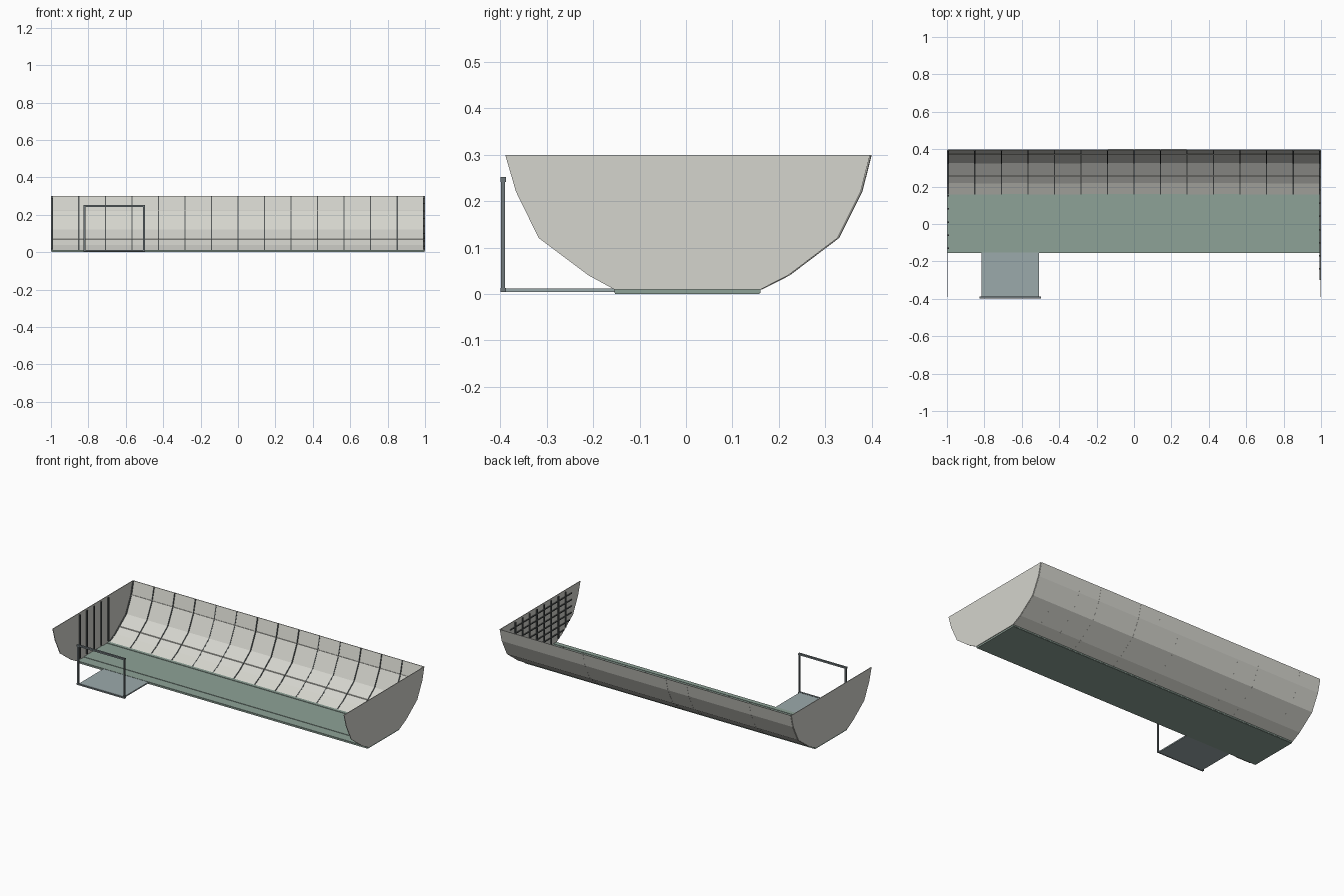
import bpy, bmesh, random

if "Cube" in bpy.data.objects:
    bpy.data.objects.remove(bpy.data.objects["Cube"])

random.seed(4)


def mat(name, col):
    m = bpy.data.materials.new(name)
    m.diffuse_color = (*col, 1)
    m.use_nodes = True
    m.node_tree.nodes["Principled BSDF"].inputs["Base Color"].default_value = m.diffuse_color
    return m


SKIN = mat("skin_grey", (0.66, 0.66, 0.61))
GREEN = mat("floor_green", (0.27, 0.36, 0.31))
STEP = mat("step_grey", (0.33, 0.4, 0.41))
DARK = mat("frame_dark", (0.09, 0.1, 0.1))
RAIL = mat("rail_grey", (0.16, 0.19, 0.2))

# half section of the hull: (y, z), floor edge up to the rim
SIDE = [(0.160, 0.010), (0.219, 0.040), (0.326, 0.121), (0.376, 0.221), (0.396, 0.300)]
FRONT = [(-0.390, 0.300), (-0.367, 0.221), (-0.318, 0.121), (-0.210, 0.040), (-0.155, 0.010)]


def finish(name, bm, material):
    bmesh.ops.recalc_face_normals(bm, faces=bm.faces)
    me = bpy.data.meshes.new(name)
    bm.to_mesh(me)
    bm.free()
    me.materials.append(material)
    ob = bpy.data.objects.new(name, me)
    bpy.context.collection.objects.link(ob)
    return ob


def add_box(bm, x0, x1, y0, y1, z0, z1):
    vs = bmesh.ops.create_cube(bm, size=1)["verts"]
    for v in vs:
        v.co = (x0 if v.co.x < 0 else x1, y0 if v.co.y < 0 else y1, z0 if v.co.z < 0 else z1)


def boxes(name, dims, material):
    bm = bmesh.new()
    for d in dims:
        add_box(bm, *d)
    return finish(name, bm, material)


def add_prism(bm, pts, x0, x1):
    a = [bm.verts.new((x0, y, z)) for y, z in pts]
    b = [bm.verts.new((x1, y, z)) for y, z in pts]
    n = len(pts)
    bm.faces.new(a)
    bm.faces.new(b[::-1])
    for i in range(n):
        j = (i + 1) % n
        bm.faces.new((a[i], b[i], b[j], a[j]))


def band(inner, outer):
    # closed strip between two offsets of the side section
    return [(y + inner, z) for y, z in SIDE] + [(y + outer, z) for y, z in reversed(SIDE)]


def width_at(z, pts):
    # y of the section at height z
    pts = sorted(pts, key=lambda p: p[1])
    for (y0, z0), (y1, z1) in zip(pts, pts[1:]):
        if z <= z1:
            return y0 + (y1 - y0) * (z - z0) / (z1 - z0)
    return pts[-1][0]


def height_at(y):
    # lowest z of the section at depth y
    z = 0.012
    while z < 0.3 and not width_at(z, FRONT) < y < width_at(z, SIDE):
        z += 0.003
    return z


# floor, with shallow long strips
boxes("floor", [(-0.996, 0.996, -0.155, 0.160, 0.002, 0.010)], GREEN)
boxes("floor_strips", [(-0.996, 0.996, y0, y1, 0.009, 0.0125) for y0, y1 in
                       [(-0.153, -0.125), (-0.088, 0.098), (0.138, 0.158)]], GREEN)
boxes("keel", [(-0.996, 0.996, -0.153, 0.158, 0, 0.004)], GREEN)

# rear curved wall: fourteen slightly uneven bays
bm = bmesh.new()
bay = 1.992 / 14
for i in range(14):
    o = random.uniform(-0.001, 0.001)
    x = -0.996 + i * bay
    add_prism(bm, band(-0.001 + o, 0.003 + o), x, x + bay)
finish("rear_wall", bm, SKIN)

# curved frames between the bays
bm = bmesh.new()
for i in range(15):
    x = -0.993 + i * 1.986 / 14
    deep = -0.006 if i in (0, 1, 2, 3, 6, 7, 8, 11, 12, 13, 14) else -0.003
    add_prism(bm, band(deep, 0.0), x - 0.003, x + 0.003)
finish("wall_frames", bm, DARK)

# lengthwise stringers on the rear wall
boxes("wall_stringers", [(-0.99, 0.99, width_at(z, SIDE) - 0.004, width_at(z, SIDE), z - 0.0015, z + 0.0015)
                         for z in (0.07, 0.221)], SKIN)

# end walls
for side, s in (("left", -1), ("right", 1)):
    bm = bmesh.new()
    add_prism(bm, FRONT + SIDE, s * 0.996, s * 1.0)
    finish(side + "_end_wall", bm, SKIN)
    # upright ribs inside
    ys = [-0.13, -0.06, 0.01, 0.08, 0.15] if s < 0 else [-0.24 + 0.07 * k for k in range(8)]
    ribs = [(*sorted((s * 0.990, s * 0.997)), y - 0.004, y + 0.004, height_at(y) + 0.008, 0.29) for y in ys]
    if s > 0:
        # cross stringers
        for z in (0.06, 0.10, 0.14, 0.18, 0.22, 0.26):
            ribs.append((0.991, 0.997, max(-0.3, width_at(z, FRONT) + 0.01),
                         min(0.3, width_at(z, SIDE) - 0.01), z - 0.003, z + 0.003))
    boxes(side + "_wall_ribs", ribs, DARK)

# entry step and its upright frame
boxes("entry_step", [(-0.815, -0.507, -0.392, -0.154, 0.004, 0.0115)], STEP)
boxes("entry_frame", [
    (-0.826, -0.498, -0.400, -0.388, 0.004, 0.013),
    (-0.826, -0.498, -0.400, -0.388, 0.242, 0.252),
    (-0.825, -0.815, -0.399, -0.390, 0.010, 0.245),
    (-0.507, -0.498, -0.399, -0.390, 0.010, 0.245)], RAIL)

# centre in depth
for ob in bpy.context.collection.objects:
    ob.location.y = 0.0005
